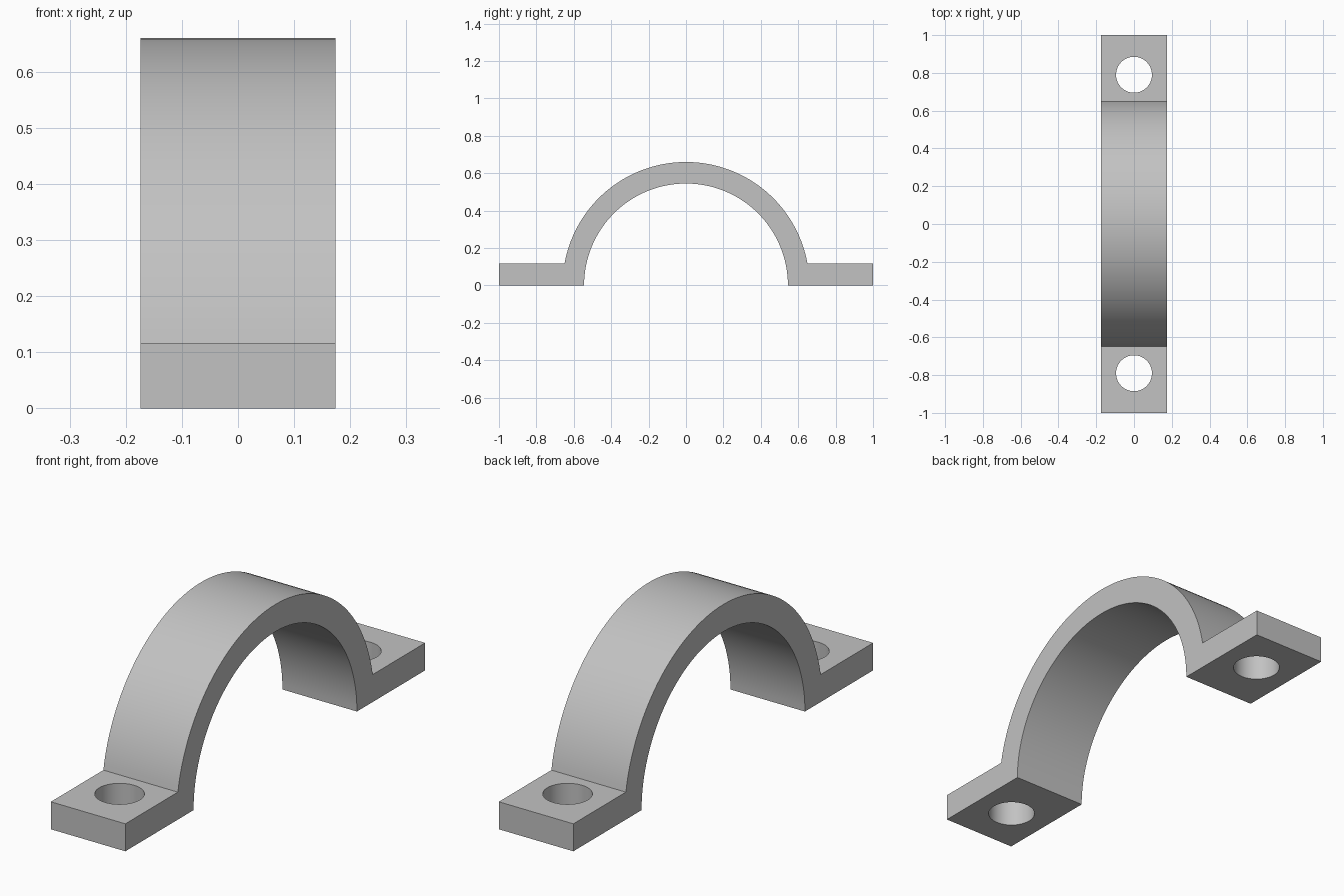
import bpy, bmesh
from math import sin, cos, asin, pi, radians

cube = bpy.data.objects.get("Cube")
if cube:
    bpy.data.objects.remove(cube, do_unlink=True)

HALF_WIDTH = 0.174
OUTER, INNER = 0.66, 0.545
FOOT_HEIGHT = 0.116
HOLE_Y, HOLE_RADIUS = 0.79, 0.095
STEPS = 72

# Plain grey metal
grey = bpy.data.materials.new("grey metal")
grey.use_nodes = True
colour = (0.54, 0.54, 0.54, 1)
grey.diffuse_color = colour
grey.node_tree.nodes["Principled BSDF"].inputs["Base Color"].default_value = colour


def arc(radius, start, end):
    """Points in the y-z plane along a circular arc."""
    angles = [start + (end - start) * i / STEPS for i in range(STEPS + 1)]
    return [(radius * cos(a), radius * sin(a)) for a in angles]


# Strap profile: foot, outer arch, foot, inner arch
meet = asin(FOOT_HEIGHT / OUTER)
profile = [(1, 0), (1, FOOT_HEIGHT)]
profile += arc(OUTER, meet, pi - meet)
profile += [(-1, FOOT_HEIGHT), (-1, 0)]
profile += arc(INNER, pi, 0)

# Extrude the profile across the width
bm = bmesh.new()
side = bm.faces.new([bm.verts.new((-HALF_WIDTH, y, z)) for y, z in profile])
swept = bmesh.ops.extrude_face_region(bm, geom=[side], use_keep_orig=True)
moved = [v for v in swept["geom"] if isinstance(v, bmesh.types.BMVert)]
bmesh.ops.translate(bm, verts=moved, vec=(2 * HALF_WIDTH, 0, 0))
bmesh.ops.recalc_face_normals(bm, faces=bm.faces)
mesh = bpy.data.meshes.new("pipe_strap")
bm.to_mesh(mesh)
bm.free()
mesh.materials.append(grey)
strap = bpy.data.objects.new("pipe_strap", mesh)
bpy.context.collection.objects.link(strap)

# Bolt hole through each foot
for y in (-HOLE_Y, HOLE_Y):
    bpy.ops.mesh.primitive_cylinder_add(vertices=64, radius=HOLE_RADIUS, depth=0.5,
                                        location=(0, y, FOOT_HEIGHT / 2))
    cutter = bpy.context.object
    cutter.name = "hole_cutter"
    cutter.hide_render = True
    cutter.data.materials.append(grey)
    hole = strap.modifiers.new("bolt hole", 'BOOLEAN')
    hole.operation = 'DIFFERENCE'
    hole.solver = 'EXACT'
    hole.object = cutter
    bpy.context.view_layer.objects.active = strap
    bpy.ops.object.modifier_apply(modifier=hole.name)
    bpy.data.objects.remove(cutter, do_unlink=True)

# Smooth curved walls, crisp edges
bpy.ops.object.select_all(action='DESELECT')
strap.select_set(True)
bpy.context.view_layer.objects.active = strap
bpy.ops.object.shade_smooth_by_angle(angle=radians(30))
